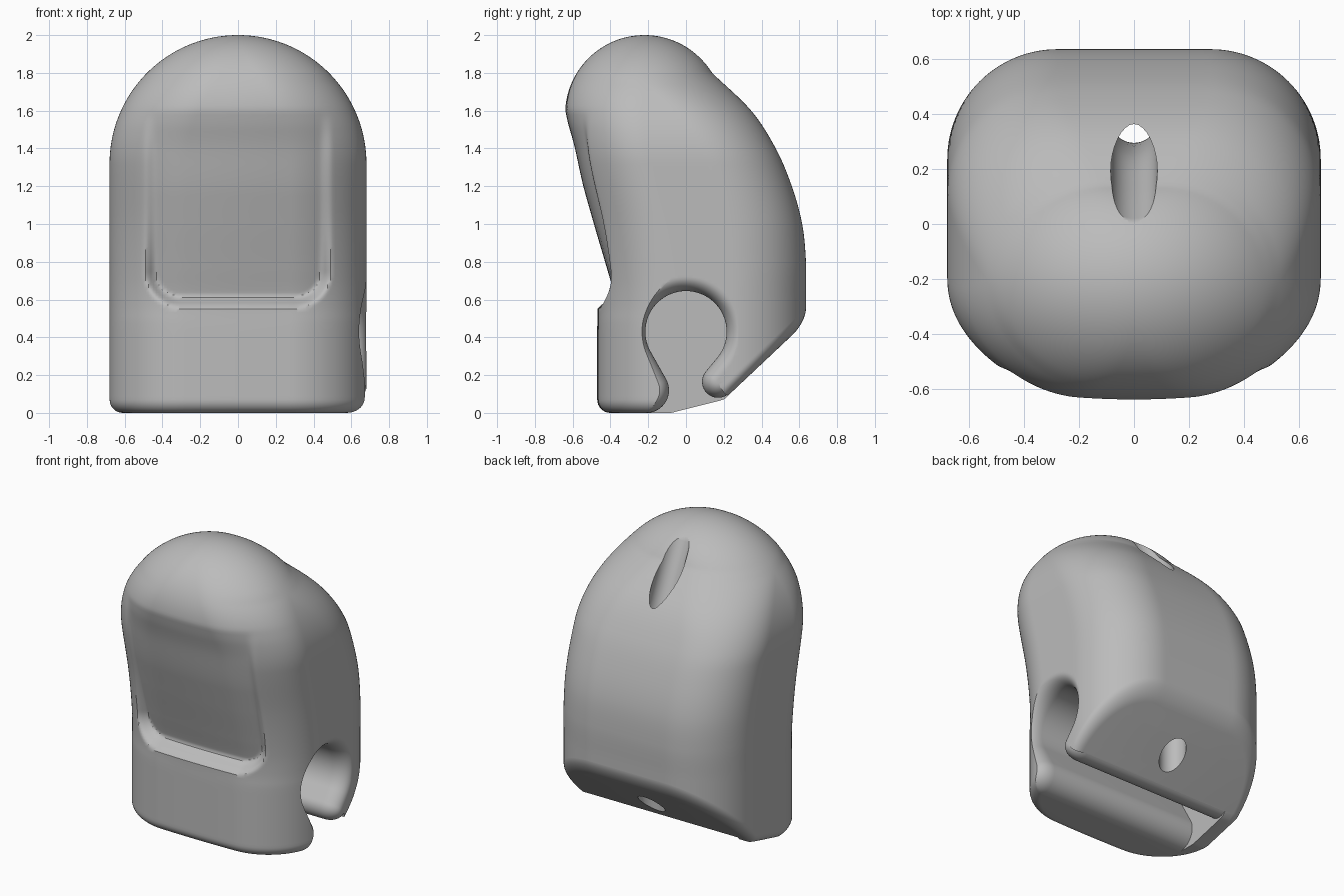
import bpy, bmesh, math
from math import sin, cos, sqrt, pi, radians
from mathutils import Vector

cube = bpy.data.objects.get("Cube")
if cube:
    bpy.data.objects.remove(cube, do_unlink=True)

grey = bpy.data.materials.new("plain grey")
grey.use_nodes = True
GREY = (0.5, 0.5, 0.5, 1)
grey.diffuse_color = GREY
grey.node_tree.nodes["Principled BSDF"].inputs["Base Color"].default_value = GREY


def curve(points, t):
    """Smooth interpolation through (t, value) points."""
    def slope(i):
        a, b = points[max(i - 1, 0)], points[min(i + 1, len(points) - 1)]
        return (b[1] - a[1]) / (b[0] - a[0])
    if t <= points[0][0]:
        return points[0][1]
    for i in range(len(points) - 1):
        (t0, v0), (t1, v1) = points[i], points[i + 1]
        if t <= t1:
            h, u = t1 - t0, (t - t0) / (t1 - t0)
            return ((1 + 2 * u) * (1 - u) ** 2 * v0 + u * (1 - u) ** 2 * h * slope(i)
                    + u * u * (3 - 2 * u) * v1 + u * u * (u - 1) * h * slope(i + 1))
    return points[-1][1]


def loft(name, rings, mirrored_caps=False):
    """Skin closed rings; caps are strips across x, or single faces."""
    bm = bmesh.new()
    loops = [[bm.verts.new(p) for p in ring] for ring in rings]
    n = len(loops[0])
    for a, b in zip(loops, loops[1:]):
        for i in range(n):
            j = (i + 1) % n
            bm.faces.new((a[i], a[j], b[j], b[i]))
    for cap in (loops[0], loops[-1]):
        if mirrored_caps:
            for i in range(n // 2):
                quad = [cap[i], cap[i + 1], cap[-i - 1], cap[-i]]
                bm.faces.new(list(dict.fromkeys(quad)))
        else:
            bm.faces.new(cap)
    bmesh.ops.recalc_face_normals(bm, faces=bm.faces)
    mesh = bpy.data.meshes.new(name)
    bm.to_mesh(mesh)
    bm.free()
    mesh.materials.append(grey)
    obj = bpy.data.objects.new(name, mesh)
    bpy.context.collection.objects.link(obj)
    return obj


# Side profile of the body
FRONT = [(0.45, -0.47), (0.57, -0.47), (0.77, -0.49), (1.0, -0.53), (1.3, -0.6), (1.5, -0.632), (1.6, -0.639)]
BACK = [(0.6, 0.635), (0.8, 0.635), (1.0, 0.615), (1.2, 0.56), (1.4, 0.475), (1.6, 0.345), (1.8, 0.138)]
RECESS = [(0.63, 0.095), (0.77, 0.07), (0.97, 0.045), (1.15, 0.035), (1.4, 0.03), (1.6, 0.0)]
ARCH, HALF = 1.32, 0.68
CAP_Y, CAP_Z, CAP_R = -0.22, 1.58, 0.42


def extents(z):
    w = sqrt(HALF ** 2 - (z - ARCH) ** 2) if z > ARCH else HALF
    cap = sqrt(max(CAP_R ** 2 - (z - CAP_Z) ** 2, 0))
    yf = CAP_Y - cap if z > 1.6 else curve(FRONT, z)
    yb = CAP_Y + cap if z > 1.8 else curve(BACK, z)
    return w, yf, yb


def underside(y):
    return max(0, 0.25 * (y + 0.08), 0.07 + 0.943 * (y - 0.2))


def panel_mask(x, z):
    """0 outside the recessed front panel, 1 inside, soft along the rim."""
    r = 0.2
    dx, dz = abs(x) - 0.5 + r, 0.55 + r - z
    d = sqrt(max(dx, 0) ** 2 + max(dz, 0) ** 2) + min(max(dx, dz), 0) - r
    m = min(max(-d / 0.07, 0), 1)
    return m * m * (3 - 2 * m)


def section(z, inset=0.0, height=None):
    """Rounded plan outline, with a bowed and recessed front."""
    w, yf, yb = extents(z)
    mid, hy = (yf + yb) / 2, (yb - yf) / 2
    f = 0.59 + 0.41 * max(0, (z - ARCH) / HALF) ** 2
    rx, ry = max(f * w - inset, 0), max(min(f * w, hy, 0.41) - inset, 0)
    w, yf, yb = w - inset, yf + inset, yb - inset
    half = [((w - rx) * i / 16, yf) for i in range(16)]
    half += [(w - rx + rx * sin(a), yf + ry - ry * cos(a))
             for a in (pi / 2 * i / 40 for i in range(41))]
    half += [(w, yf + ry + (yb - yf - 2 * ry) * i / 10) for i in range(1, 10)]
    half += [(w - rx + rx * cos(a), yb - ry + ry * sin(a))
             for a in (pi / 2 * i / 28 for i in range(29))]
    half += [((w - rx) * (1 - i / 8), yb) for i in range(1, 9)]
    bow = curve([(0.5, 0.015), (0.7, 0.03), (1.5, 0.05)], z) * hy / 0.6
    pts = []
    for x, y in half:
        zz = height(y) if height else z
        weight = max(0, (mid - y) / hy) ** 2
        y += bow * weight * (x / 0.47) ** 2
        if y < mid and zz < 1.6:
            y += curve(RECESS, zz) * panel_mask(x, zz)
        pts.append(Vector((x, y, zz)))
    return pts + [Vector((-p.x, p.y, p.z)) for p in pts[-2:0:-1]]


# Body: rounded underside, straight base, leaning middle, domed top
FILLET, JOIN = 0.07, 0.57
rings = []
for i in range(8):
    a = pi / 2 * i / 8
    rings.append(section(0.1, FILLET * (1 - sin(a)),
                         lambda y, a=a: underside(y) + FILLET * (1 - cos(a))))
for i in range(26):
    rings.append(section(0.1 + (JOIN - 0.1) * i / 26, 0,
                         lambda y, i=i: (underside(y) + FILLET) * (1 - i / 26) + JOIN * i / 26))
rings += [section(JOIN + (ARCH - JOIN) * i / 56) for i in range(56)]
rings += [section(ARCH + HALF * sin(radians(89) * i / 56)) for i in range(57)]
body = loft("body", rings, mirrored_caps=True)


# Side slot: round bore with a narrow neck between two rounded lips
def arc(cy, cz, r, a0, a1, n):
    steps = (radians(a0 + (a1 - a0) * i / n) for i in range(n + 1))
    return [(cy + r * cos(a), cz + r * sin(a)) for a in steps]


def slot_outline(x, grow):
    pts = [(-0.21, -0.3)]
    pts += arc(-0.21, 0.12, 0.12 - grow, -90, 30, 16)
    pts += arc(0, 0.43, 0.215 + grow, 210, -39.6, 48)
    pts += arc(0.17, 0.165, 0.085 - grow, 140.4, 313, 18)
    pts += [(0.25, -0.3)]
    return [(x, y, z) for y, z in pts]


slot_rings = [slot_outline(-0.55, 0)]
for i in range(11):
    t = sin(radians(90) * i / 10)
    slot_rings.append(slot_outline(0.57 + 0.11 * t, 0.075 * (1 - sqrt(max(1 - t * t, 0)))))
slot_rings.append(slot_outline(0.8, 0.075))
slot = loft("slot_cutter", slot_rings)

# Curved cord tunnel from the upper back to the sloped underside
PATH = [(0.05, 0.375), (0.6, 0.375), (1.0, 0.378), (1.4, 0.335), (1.7, 0.215), (2.1, 0.02)]
tunnel_rings = []
for i in range(41):
    z = 0.05 + 2.05 * i / 40
    y = curve(PATH, z)
    tangent = Vector((0, curve(PATH, z + 0.01) - curve(PATH, z - 0.01), 0.02)).normalized()
    side = Vector((0, tangent.z, -tangent.y))
    tunnel_rings.append([Vector((0, y, z)) + 0.085 * (Vector((cos(a), 0, 0)) + side * sin(a))
                         for a in (2 * pi * k / 32 for k in range(32))])
tunnel = loft("tunnel_cutter", tunnel_rings)

# Cut the openings, then smooth
bpy.ops.object.select_all(action='DESELECT')
bpy.context.view_layer.objects.active = body
body.select_set(True)
for cutter in (slot, tunnel):
    cutter.hide_render = True
    mod = body.modifiers.new(cutter.name, 'BOOLEAN')
    mod.operation, mod.solver, mod.object = 'DIFFERENCE', 'EXACT', cutter
    bpy.ops.object.modifier_apply(modifier=mod.name)
    bpy.data.objects.remove(cutter, do_unlink=True)
bpy.ops.object.shade_smooth_by_angle(angle=radians(35))
